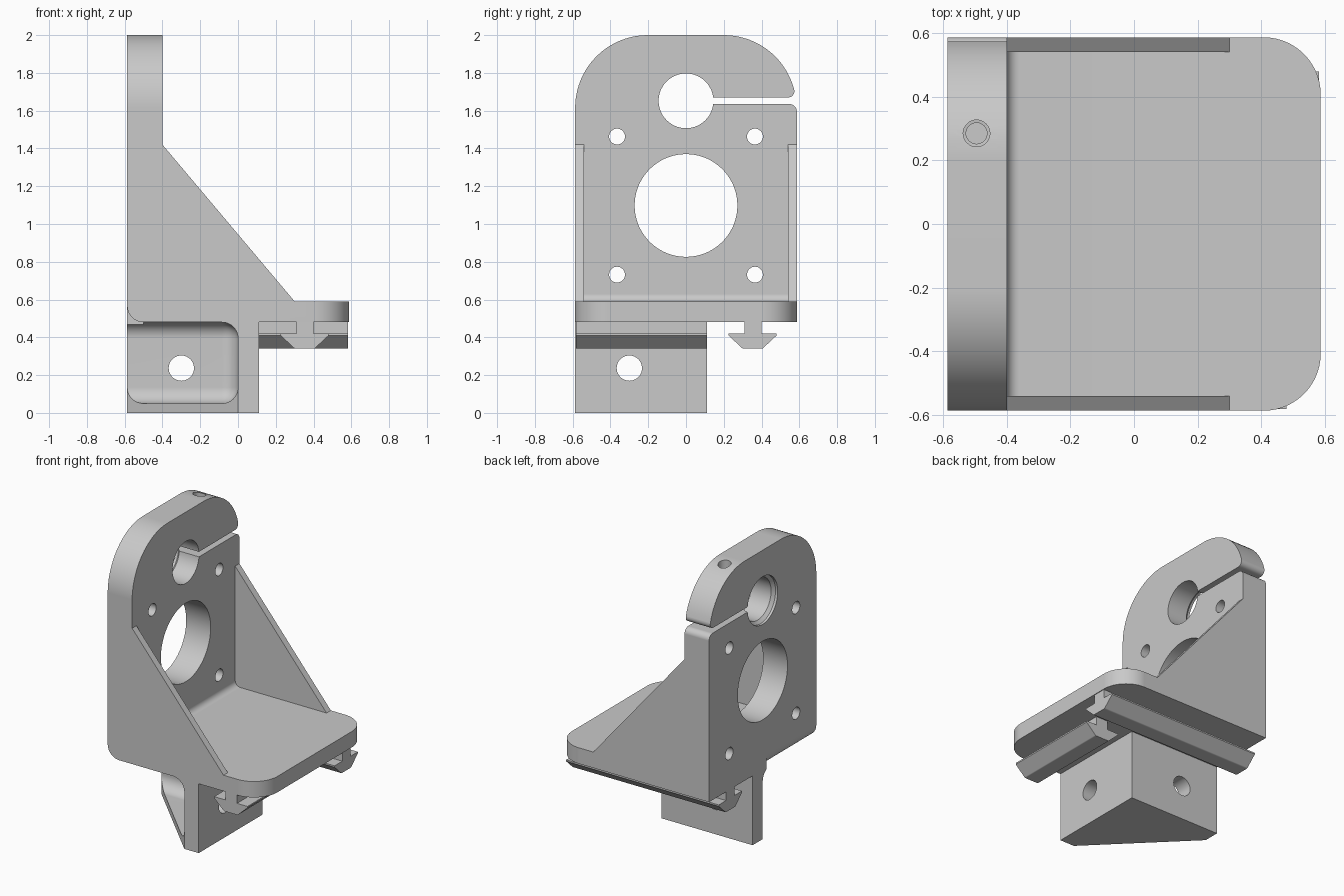
import bpy, bmesh, math
from mathutils import Vector

if "Cube" in bpy.data.objects:
    bpy.data.objects.remove(bpy.data.objects["Cube"])

E = 0.587  # half width of the bracket

grey = bpy.data.materials.new("mid_grey")
grey.diffuse_color = (0.585, 0.585, 0.585, 1)
grey.use_nodes = True
grey.node_tree.nodes["Principled BSDF"].inputs["Base Color"].default_value = grey.diffuse_color


def make(name, bm):
    bmesh.ops.recalc_face_normals(bm, faces=bm.faces)
    me = bpy.data.meshes.new(name)
    bm.to_mesh(me)
    bm.free()
    me.materials.append(grey)
    ob = bpy.data.objects.new(name, me)
    bpy.context.collection.objects.link(ob)
    return ob


def rounded(pts):
    """Turn (u, v[, radius]) corners into an outline with rounded corners."""
    out = []
    for i, p in enumerate(pts):
        c = Vector(p[:2])
        if len(p) < 3:
            out.append(c)
            continue
        r = p[2]
        a = (Vector(pts[i - 1][:2]) - c).normalized()
        b = (Vector(pts[(i + 1) % len(pts)][:2]) - c).normalized()
        half = math.acos(max(-1, min(1, a.dot(b)))) / 2
        ctr = c + (a + b).normalized() * (r / math.sin(half))
        va = c + a * (r / math.tan(half)) - ctr
        vb = c + b * (r / math.tan(half)) - ctr
        start = math.atan2(va.y, va.x)
        sweep = math.atan2(va.x * vb.y - va.y * vb.x, va.dot(vb))
        n = 20 if r > 0.1 else 8
        for k in range(n + 1):
            w = start + sweep * k / n
            out.append(ctr + Vector((math.cos(w), math.sin(w))) * r)
    return out


def prism(name, axis, pts, lo, hi):
    """Extrude an outline along one axis."""
    place = {'x': lambda p, t: (t, p[0], p[1]),
             'y': lambda p, t: (p[0], t, p[1]),
             'z': lambda p, t: (p[0], p[1], t)}[axis]
    outline = rounded(pts)
    bm = bmesh.new()
    a = [bm.verts.new(place(p, lo)) for p in outline]
    b = [bm.verts.new(place(p, hi)) for p in outline]
    bm.faces.new(a)
    bm.faces.new(b[::-1])
    for i in range(len(a)):
        j = (i + 1) % len(a)
        bm.faces.new((a[i], a[j], b[j], b[i]))
    return make(name, bm)


def lathe_cut(axis, u, v, rings, n=48):
    """Round cutter from (position, radius) rings along an axis."""
    bm = bmesh.new()
    loops = []
    for t, r in rings:
        loop = []
        for k in range(n):
            w = 2 * math.pi * k / n
            p, q = u + r * math.cos(w), v + r * math.sin(w)
            loop.append(bm.verts.new({'x': (t, p, q), 'y': (p, t, q), 'z': (p, q, t)}[axis]))
        loops.append(loop)
    for a, b in zip(loops, loops[1:]):
        for i in range(n):
            bm.faces.new((a[i], a[i - 1], b[i - 1], b[i]))
    bm.faces.new(loops[0])
    bm.faces.new(loops[-1][::-1])
    return make("hole_cutter", bm)


def combine(body, other, op):
    m = body.modifiers.new("bool", 'BOOLEAN')
    m.operation, m.solver, m.object = op, 'EXACT', other
    dg = bpy.context.evaluated_depsgraph_get()
    me = bpy.data.meshes.new_from_object(body.evaluated_get(dg))
    body.modifiers.clear()
    body.data = me
    bpy.data.objects.remove(other)


# Upright plate with the clamp slit and rounded lip
arc = [(0.2 + 0.385 * math.cos(math.radians(d)), 1.615 + 0.385 * math.sin(math.radians(d)))
       for d in range(15, 91, 5)]
body = prism("motor_bracket", 'x',
             [(-E, 0.48), (E, 0.48), (E, 1.635, 0.04), (0, 1.635), (0, 1.67), (0.583, 1.67, 0.033)]
             + arc + [(-E, 2.0, 0.385)], -E, -0.4)

# Base plate with rounded outer corners
base = prism("base_plate", 'z', [(-E, -E), (E, -E, 0.18), (E, E, 0.18), (-E, E)], 0.48, 0.59)
combine(body, base, 'UNION')

# Side gussets
for lo, hi in ((-E, -0.54), (0.54, E)):
    g = prism("gusset", 'y', [(-0.45, 0.55), (0.3, 0.55), (0.3, 0.59), (-0.4, 1.42), (-0.45, 1.42)], lo, hi)
    combine(body, g, 'UNION')

# Inner fillet between upright and base
fil = [(-0.36 - 0.04 * math.cos(k * math.pi / 12), 0.63 - 0.04 * math.sin(k * math.pi / 12)) for k in range(7)]
combine(body, prism("fillet", 'y', [(-0.42, 0.63)] + fil + [(-0.36, 0.57), (-0.42, 0.57)], -0.56, 0.56), 'UNION')

# Corner block under the base
block = prism("corner_block", 'z', [(-E, -E), (0.11, -E), (0.11, 0.11), (-E, 0.11)], 0, 0.53)
combine(body, block, 'UNION')

# Rounded pocket in the corner block
bm = bmesh.new()
bmesh.ops.create_cube(bm, size=1)
for v in bm.verts:
    v.co = (v.co.x - 0.5, v.co.y - 0.5, 0.265 + v.co.z * 0.43)
bmesh.ops.bevel(bm, geom=bm.edges[:], offset=0.085, segments=8, profile=0.5, affect='EDGES')
combine(body, make("pocket_cutter", bm), 'DIFFERENCE')

# Diagonal trim of the pocket floor
combine(body, prism("trim_cutter", 'z', [(0, -E), (-E, 0), (-0.8, 0), (-0.8, -0.8), (0, -0.8)], -0.1, 0.25),
        'DIFFERENCE')

# Rounded lower edge of the upright beside the pocket
edge = [(-0.5 - 0.087 * math.sin(k * math.pi / 16), 0.567 - 0.087 * math.cos(k * math.pi / 16)) for k in range(9)]
combine(body, prism("edge_cutter", 'y', [(-0.7, 0.3), (-0.5, 0.3)] + edge + [(-0.7, 0.567)], -0.7, -0.04),
        'DIFFERENCE')

# Slot rails under the base
rail = [(0.31, 0.5), (0.31, 0.42), (0.225, 0.42), (0.225, 0.41), (0.30, 0.34, 0.015), (0.405, 0.34, 0.015),
        (0.48, 0.41), (0.48, 0.42), (0.40, 0.42), (0.40, 0.5)]
combine(body, prism("side_rail", 'x', rail, -E, E - 0.005), 'UNION')
combine(body, prism("front_rail", 'y', rail, -E + 0.005, 0.11), 'UNION')

# Shaft hole with chamfer, motor opening, motor screw holes
combine(body, lathe_cut('x', 0, 1.652, [(-0.7, 0.165), (-0.57, 0.165), (-0.55, 0.145), (-0.3, 0.145)], 64),
        'DIFFERENCE')
combine(body, lathe_cut('x', 0, 1.098, [(-0.7, 0.272), (-0.3, 0.272)], 72), 'DIFFERENCE')
for y in (-0.365, 0.365):
    for z in (0.732, 1.463):
        combine(body, lathe_cut('x', y, z, [(-0.7, 0.042), (-0.3, 0.042)], 32), 'DIFFERENCE')

# Clamp screw hole from the top
combine(body, lathe_cut('z', -0.495, 0.285, [(1.4, 0.033), (1.85, 0.033), (1.851, 0.042), (2.1, 0.042)], 32),
        'DIFFERENCE')

# Mounting holes in the corner block walls
for ax in 'xy':
    combine(body, lathe_cut(ax, -0.3, 0.237, [(-0.1, 0.067), (0.2, 0.067)], 40), 'DIFFERENCE')

# Smooth the curved faces and keep the flats flat
bpy.context.view_layer.objects.active = body
body.select_set(True)
bpy.ops.object.shade_smooth_by_angle(angle=math.radians(25))
wn = body.modifiers.new("weighted_normals", 'WEIGHTED_NORMAL')
wn.keep_sharp = True
